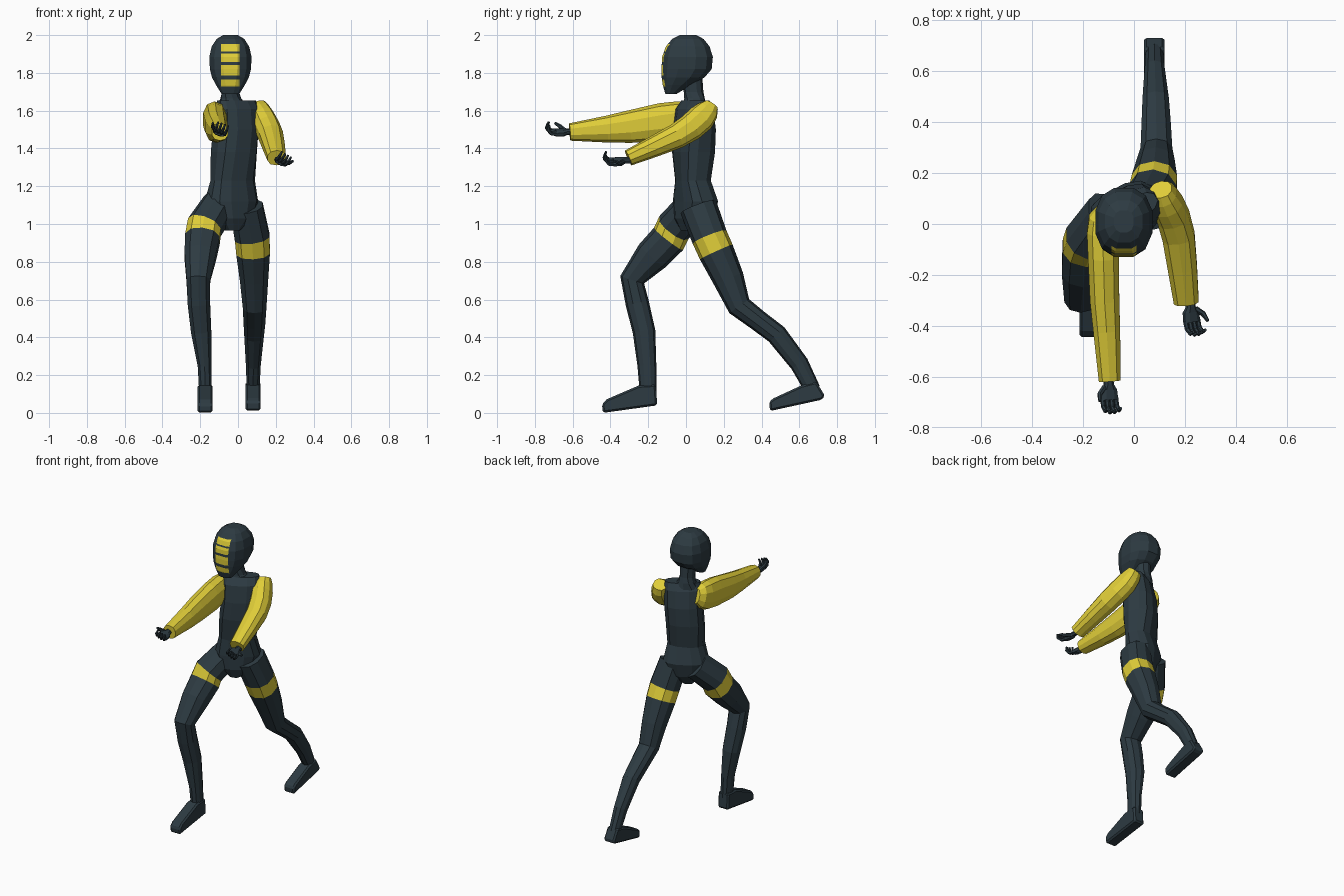
import bpy, bmesh, math
from mathutils import Vector as V


def material(name, rgb):
    m = bpy.data.materials.new(name)
    m.diffuse_color = (*rgb, 1)
    return m


DARK = material("charcoal suit", (0.026, 0.043, 0.054))
YELLOW = material("yellow trim", (0.74, 0.61, 0.04))


def finish(name, bm, mats):
    bmesh.ops.recalc_face_normals(bm, faces=bm.faces)
    me = bpy.data.meshes.new(name)
    bm.to_mesh(me)
    bm.free()
    for m in mats:
        me.materials.append(m)
    ob = bpy.data.objects.new(name, me)
    bpy.context.collection.objects.link(ob)
    return ob


def skin(rings, bands=()):
    """Join rings of points; segments listed in bands get the second material."""
    bm = bmesh.new()
    vs = [[bm.verts.new(p) for p in r] for r in rings]
    n = len(vs[0])
    for k in range(len(vs) - 1):
        for i in range(n):
            j = (i + 1) % n
            f = bm.faces.new((vs[k][i], vs[k][j], vs[k + 1][j], vs[k + 1][i]))
            f.material_index = int(k in bands)
    bm.faces.new(vs[0])
    bm.faces.new(vs[-1])
    return bm


def ring(c, u, v, n, e):
    """Superellipse section around c with half axes u and v."""
    out = []
    for i in range(n):
        a = 2 * math.pi * (i + 0.5) / n
        ca, sa = math.cos(a), math.sin(a)
        out.append(c + u * math.copysign(abs(ca) ** (2 / e), ca)
                   + v * math.copysign(abs(sa) ** (2 / e), sa))
    return out


def limb(name, rows, mats, bands=(), n=10, e=2.3, side=V((1, 0, 0))):
    """Tube through rows of (x, y, z, half width, half depth)."""
    pts = [V(r[:3]) for r in rows]
    rings = []
    for i, r in enumerate(rows):
        a, b = pts[max(i - 1, 0)], pts[min(i + 1, len(pts) - 1)]
        t = (b - a).normalized()
        s = (side - t * side.dot(t)).normalized()
        rings.append(ring(pts[i], s * r[3], t.cross(s) * r[4], n, e))
    return finish(name, skin(rings, bands), mats)


def stack(rows, n, e):
    """Level rings from rows of (x, y, z, half width, half depth, yaw degrees)."""
    rings = []
    for x, y, z, a, b, yaw in rows:
        c, s = math.cos(math.radians(yaw)), math.sin(math.radians(yaw))
        rings.append(ring(V((x, y, z)), V((c, s, 0)) * a, V((-s, c, 0)) * b, n, e))
    return skin(rings)


# Torso, twisted so that the -x shoulder leads
finish("torso", stack([
    (-0.04, 0.03, 0.965, 0.04, 0.06, 30),
    (-0.035, 0.04, 1.03, 0.115, 0.09, 30),
    (-0.035, 0.05, 1.12, 0.145, 0.10, 28),
    (-0.028, 0.037, 1.23, 0.118, 0.085, 22),
    (-0.022, 0.04, 1.38, 0.122, 0.103, 28),
    (-0.012, 0.045, 1.50, 0.122, 0.10, 30),
    (-0.008, 0.045, 1.61, 0.122, 0.078, 31),
    (-0.008, 0.05, 1.655, 0.112, 0.045, 31)], 12, 2.6), [DARK])

# Neck
finish("neck", stack([
    (-0.03, 0.045, 1.62, 0.085, 0.06, 20), (-0.038, 0.045, 1.665, 0.055, 0.055, 10),
    (-0.04, 0.04, 1.70, 0.047, 0.052, 0), (-0.04, 0.03, 1.80, 0.05, 0.055, 0)], 10, 2.2), [DARK])

# Head: level rings given by front and back, then the face bars are cut in
profile = [(1.688, -0.110, -0.05, 0.048), (1.735, -0.125, 0.03, 0.078),
           (1.775, -0.132, 0.10, 0.100), (1.82, -0.134, 0.14, 0.112),
           (1.885, -0.130, 0.146, 0.115), (1.94, -0.110, 0.128, 0.102),
           (1.98, -0.075, 0.095, 0.075), (2.0, -0.035, 0.055, 0.04)]
head = stack([(-0.04, (f + b) / 2, z, w, (b - f) / 2, 0) for z, f, b, w in profile], 12, 2.4)
BARS = [(1.728, 1.765), (1.785, 1.842), (1.858, 1.902), (1.912, 1.952)]
cuts = [((0, 0, z), (0, 0, 1)) for bar in BARS for z in bar]
cuts += [((-0.04 + s * 0.049, 0, 0), (1, 0, 0)) for s in (-1, 1)]
for co, no in cuts:
    fs = [f for f in head.faces if f.calc_center_median().y < -0.06]
    geom = fs + list({e for f in fs for e in f.edges}) + list({v for f in fs for v in f.verts})
    bmesh.ops.bisect_plane(head, geom=geom, plane_co=co, plane_no=no, dist=1e-5)
for f in head.faces:
    c = f.calc_center_median()
    if c.y < -0.06 and abs(c.x + 0.04) < 0.049 and any(a < c.z < b for a, b in BARS):
        f.material_index = 1
finish("head", head, [DARK, YELLOW])

# Legs with a yellow thigh band
limb("front_leg", [
    (-0.10, 0.045, 1.10, 0.09, 0.095), (-0.178, -0.063, 0.982, 0.097, 0.098),
    (-0.188, -0.092, 0.922, 0.096, 0.097), (-0.2, -0.18, 0.83, 0.087, 0.092),
    (-0.21, -0.285, 0.705, 0.066, 0.066), (-0.207, -0.258, 0.58, 0.062, 0.062),
    (-0.195, -0.222, 0.43, 0.056, 0.06), (-0.177, -0.207, 0.25, 0.038, 0.05),
    (-0.172, -0.20, 0.11, 0.035, 0.045)], [DARK, YELLOW], bands=(1,))
limb("back_leg", [
    (0.045, 0.065, 1.09, 0.09, 0.10), (0.075, 0.125, 0.93, 0.096, 0.096),
    (0.08, 0.16, 0.852, 0.093, 0.095), (0.085, 0.225, 0.71, 0.078, 0.083),
    (0.088, 0.282, 0.565, 0.065, 0.064), (0.087, 0.385, 0.487, 0.06, 0.056),
    (0.085, 0.48, 0.415, 0.054, 0.056), (0.081, 0.60, 0.26, 0.041, 0.05),
    (0.08, 0.67, 0.125, 0.035, 0.042)], [DARK, YELLOW], bands=(1,))


# Feet: side profile pulled across in x, narrower on top and bevelled
def foot(name, x, w, pts):
    bm = skin([[(x + s * w, y, z) for y, z in pts] for s in (-1, 1)])
    ob = finish(name, bm, [DARK])
    bev = ob.modifiers.new("soft edge", "BEVEL")
    bev.width, bev.segments = 0.01, 1


foot("front_foot", -0.174, 0.04, [
    (-0.44, 0.0), (-0.445, 0.045), (-0.42, 0.072), (-0.25, 0.145),
    (-0.16, 0.15), (-0.152, 0.04)])
foot("back_foot", 0.08, 0.04, [
    (0.445, 0.01), (0.44, 0.06), (0.465, 0.078), (0.61, 0.145),
    (0.69, 0.165), (0.735, 0.09), (0.72, 0.07)])

# Sleeves
limb("front_sleeve", [
    (-0.115, 0.055, 1.58, 0.035, 0.05), (-0.123, 0.025, 1.57, 0.055, 0.08),
    (-0.124, -0.03, 1.555, 0.063, 0.096), (-0.12, -0.13, 1.54, 0.063, 0.10),
    (-0.115, -0.30, 1.515, 0.06, 0.086), (-0.107, -0.42, 1.502, 0.055, 0.071),
    (-0.095, -0.615, 1.487, 0.045, 0.046)], [YELLOW])
limb("back_sleeve", [
    (0.105, 0.135, 1.63, 0.045, 0.04), (0.115, 0.115, 1.60, 0.055, 0.062),
    (0.132, 0.08, 1.56, 0.062, 0.075), (0.155, 0.025, 1.512, 0.066, 0.073),
    (0.175, -0.05, 1.465, 0.066, 0.067), (0.19, -0.17, 1.41, 0.06, 0.056),
    (0.205, -0.305, 1.35, 0.051, 0.043)], [YELLOW])


# Hands: wrist and palm, four curled fingers and a thumb
def hand(name, origin, fwd, side):
    f = V(fwd).normalized()
    s = V(side)
    s = (s - f * s.dot(f)).normalized()
    u = f.cross(s)
    u = u if u.z > 0 else -u

    def part(label, rows, n):
        out = []
        for a, b, c, w, d in rows:
            p = V(origin) + f * a + s * b + u * c
            out.append((*p, w, d))
        limb(name + label, out, [DARK], n=n, e=2.4, side=s)

    part("_palm", [(-0.03, 0, 0, 0.02, 0.016), (0.015, 0, 0, 0.02, 0.016),
                   (0.035, 0, -0.006, 0.034, 0.019), (0.075, 0, -0.008, 0.037, 0.017)], 8)
    for i in range(4):
        b = -0.028 + i * 0.0187
        k = 0.006 * (1 - abs(i - 1.5))
        part("_finger_%d" % (i + 1), [
            (0.068, b, -0.008, 0.009, 0.011), (0.103 + k, b, -0.005, 0.0085, 0.01),
            (0.122 + k, b, 0.016, 0.008, 0.009), (0.116 + k, b, 0.04, 0.005, 0.006)], 6)
    part("_thumb", [(0.025, 0.02, 0, 0.011, 0.012), (0.05, 0.045, 0.012, 0.01, 0.011),
                    (0.08, 0.052, 0.028, 0.006, 0.007)], 6)


hand("front_hand", (-0.1, -0.615, 1.488), (0.08, -1, 0.05), (-1, 0, 0.35))
hand("back_hand", (0.22, -0.31, 1.337), (0.15, -1, -0.02), (0.85, 0, -0.5))
